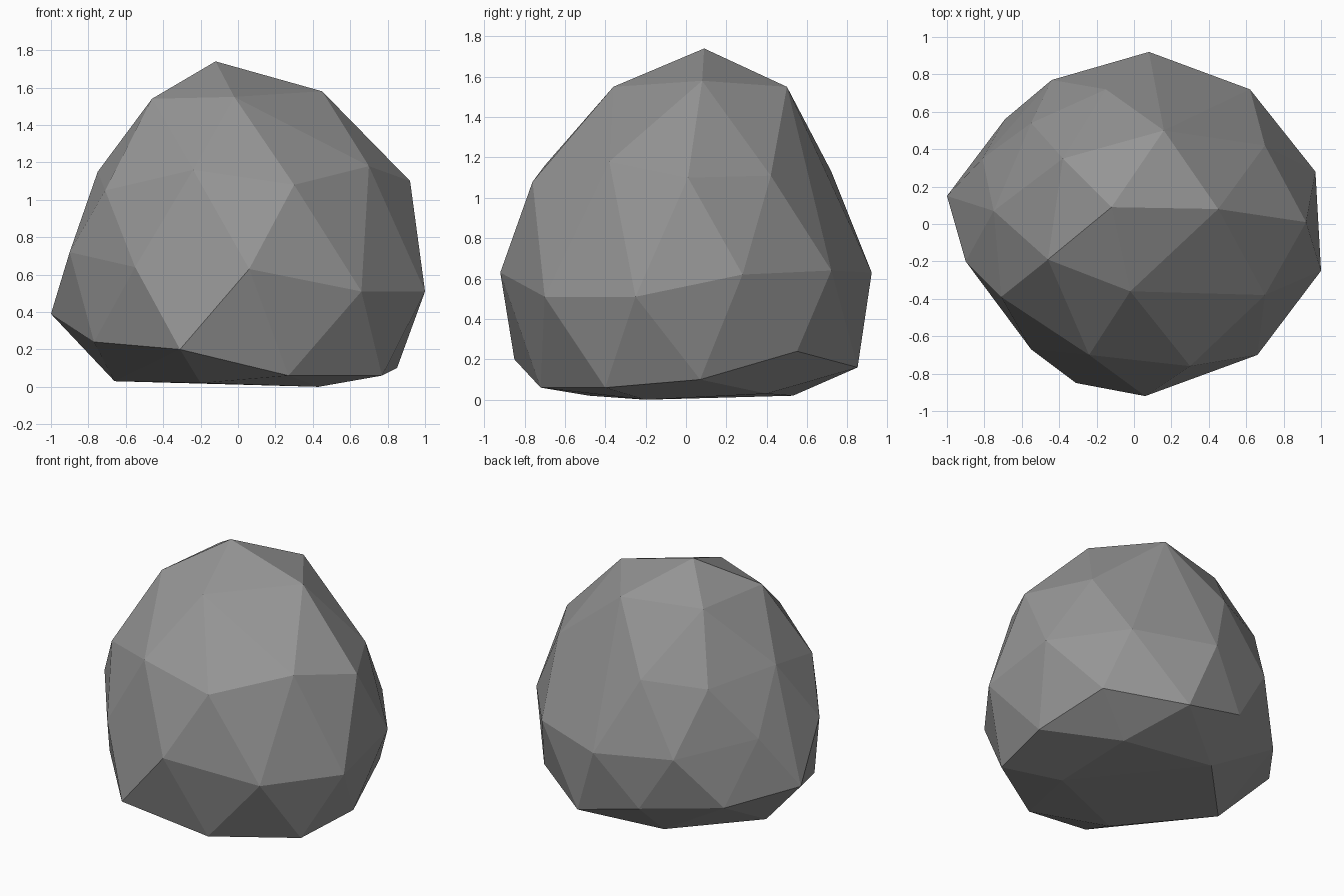
import bpy
import bmesh

cube = bpy.data.objects.get("Cube")
if cube:
    bpy.data.objects.remove(cube, do_unlink=True)

# Plain grey stone
stone = bpy.data.materials.new("stone_grey")
stone.use_nodes = True
grey = (.3, .3, .3, 1)
stone.diffuse_color = grey
for node in stone.node_tree.nodes:
    if node.type == "BSDF_PRINCIPLED":
        node.inputs["Base Color"].default_value = grey
        node.inputs["Roughness"].default_value = .9

# Corner points of the boulder, ring by ring from the peak down
peak = [(-.12, .09, 1.74)]
crown = [
    (.45, .08, 1.58), (.16, .5, 1.55), (-.38, .35, 1.55),
    (-.46, -.19, 1.54), (-.02, -.36, 1.55),
]
shoulder = [
    (.92, .01, 1.1), (.7, .42, 1.11), (.33, .64, 1.06), (-.15, .72, 1.13),
    (-.55, .54, 1.1), (-.75, .07, 1.15), (-.71, -.39, 1.05),
    (-.24, -.7, 1.16), (.3, -.76, 1.08), (.7, -.38, 1.18),
]
belly = [
    (1, -.25, .51), (.97, .28, .62), (.62, .72, .64), (.08, .92, .63),
    (-.44, .77, .66), (-.81, .35, .75), (-.9, -.2, .72),
    (-.55, -.67, .64), (.06, -.92, .63), (.66, -.7, .51),
]
skirt = [
    (.85, .07, .1), (.72, .55, .24), (.25, .85, .16), (-.2, .81, .27),
    (-.69, .56, .31), (-1, .15, .39), (-.77, -.33, .24),
    (-.31, -.85, .2), (.27, -.72, .06), (.77, -.4, .06),
]
underside = [
    (.42, .4, .03), (-.2, .53, .02), (-.66, .05, .03),
    (-.2, -.48, .02), (.43, -.2, 0),
]


def build_faceted_stone(name, rings, material):
    """Wrap a tight shell of flat triangles around the rings of corners."""
    bm = bmesh.new()
    for ring in rings:
        for corner in ring:
            bm.verts.new(corner)
    bmesh.ops.convex_hull(bm, input=bm.verts[:])
    loose = [v for v in bm.verts if not v.link_faces]
    bmesh.ops.delete(bm, geom=loose, context="VERTS")
    bmesh.ops.recalc_face_normals(bm, faces=bm.faces[:])
    for face in bm.faces:
        face.smooth = False
    mesh = bpy.data.meshes.new(name)
    bm.to_mesh(mesh)
    bm.free()
    mesh.materials.append(material)
    stone_object = bpy.data.objects.new(name, mesh)
    bpy.context.scene.collection.objects.link(stone_object)
    return stone_object


# The boulder itself
build_faceted_stone("boulder", [peak, crown, shoulder, belly, skirt, underside], stone)
